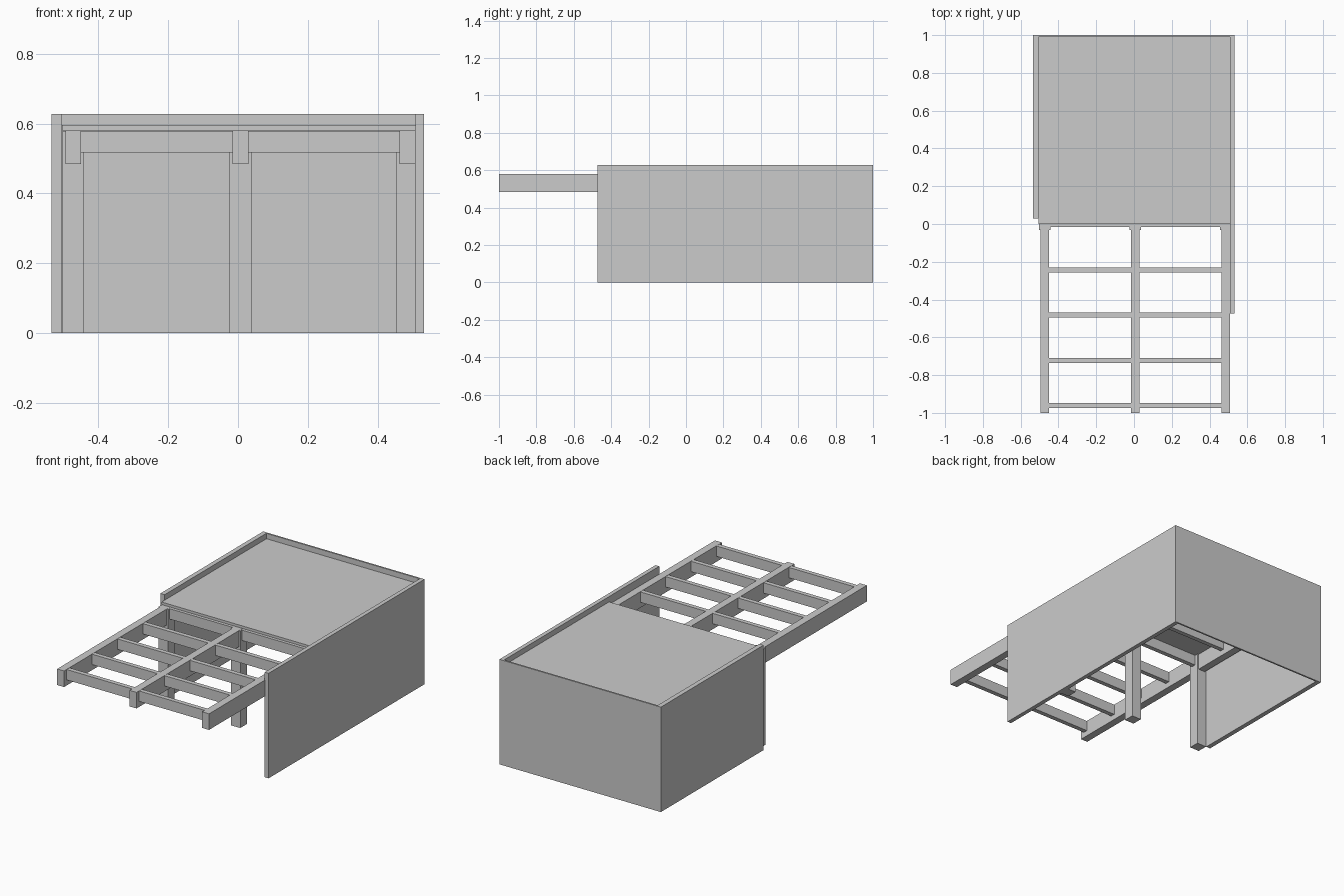
import bpy

if "Cube" in bpy.data.objects:
    bpy.data.objects.remove(bpy.data.objects["Cube"])

grey = bpy.data.materials.new("plain_grey")
grey.diffuse_color = (0.6, 0.6, 0.6, 1)
grey.use_nodes = True
grey.node_tree.nodes["Principled BSDF"].inputs["Base Color"].default_value = grey.diffuse_color


def box(name, x, y, z):
    """Box from (min, max) ranges on each axis."""
    bpy.ops.mesh.primitive_cube_add(size=1)
    ob = bpy.context.object
    ob.name = name
    ranges = (x, y, z)
    for v in ob.data.vertices:
        v.co = [r[1] if c > 0 else r[0] for c, r in zip(v.co, ranges)]
    ob.data.materials.append(grey)
    return ob


TOP = 0.58
BEAM_W = 0.0455
LEG_W = 0.0625
beam_x = [-0.495 + 0.479 * i for i in range(3)]   # left edge of each beam

# Enclosing panels: short left side, long right side, thin back
box("left_panel", (-0.534, -0.506), (0.03, 0.99), (0, 0.627))
box("right_panel", (0.508, 0.533), (-0.473, 0.99), (0, 0.627))
box("back_panel", (-0.534, 0.533), (0.99, 1.0), (0, 0.627))

# Board covering the rear half of the frame
box("top_board", (-0.505, 0.508), (0.0, 0.99), (TOP, 0.595))

# Long beams and the posts under their middle
for side, x in zip(("left", "middle", "right"), beam_x):
    box(side + "_beam", (x, x + BEAM_W), (-1.0, 0.99), (0.484, TOP))
    leg = x - 0.0085
    box(side + "_leg", (leg, min(leg + LEG_W, 0.51)), (-0.033, 0.03), (0, TOP - 0.001))

# Cross slats between neighbouring beams
for i in range(9):
    y = -0.975 + 0.2395 * i
    for side, a, b in (("left", 0, 1), ("right", 1, 2)):
        box(f"{side}_slat_{i + 1}", (beam_x[a] + BEAM_W, beam_x[b]),
            (y, y + 0.027), (0.517, TOP - 0.001))
